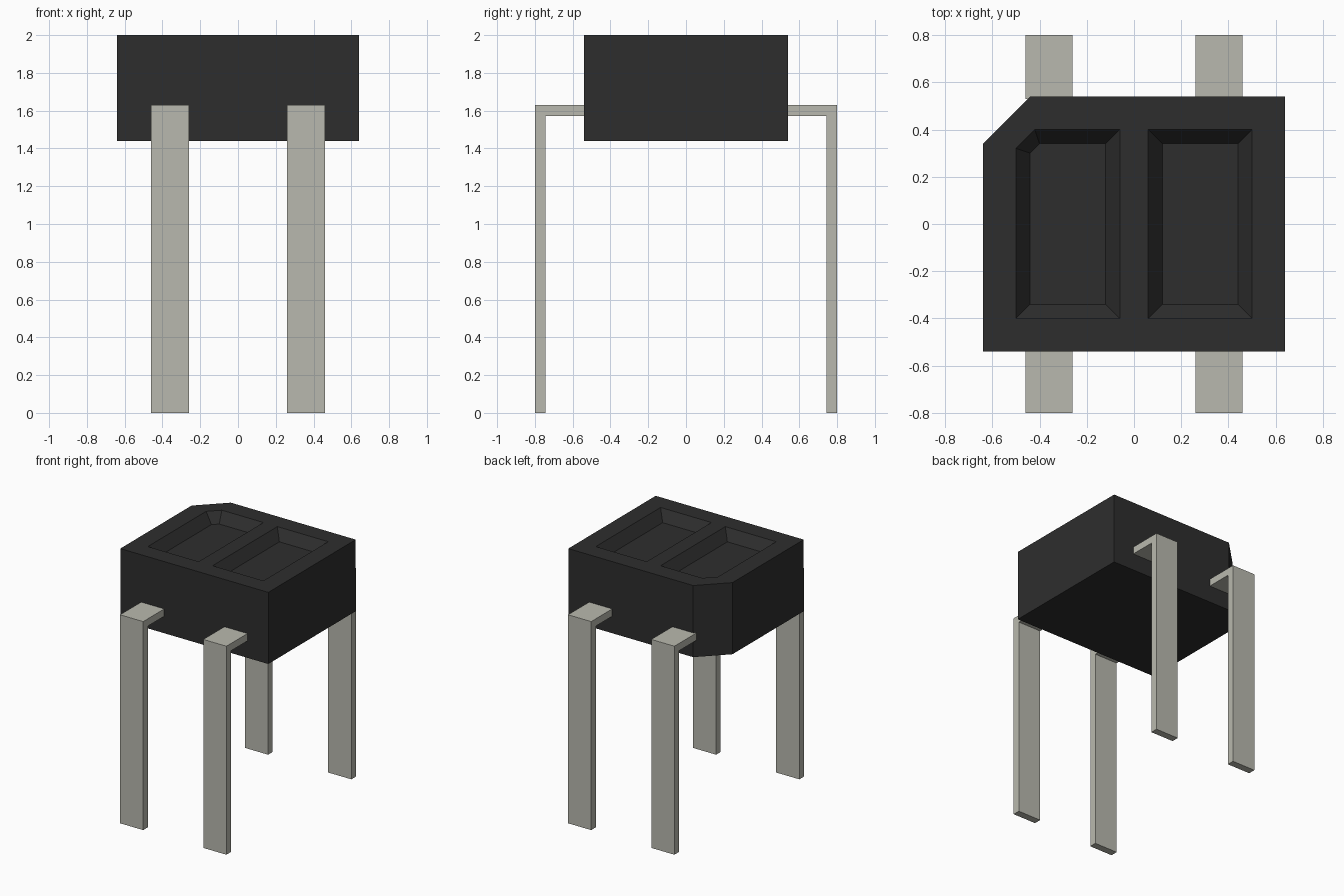
import bpy
import bmesh

cube = bpy.data.objects.get("Cube")
if cube:
    bpy.data.objects.remove(cube, do_unlink=True)


def make_material(name, rgb):
    mat = bpy.data.materials.new(name)
    mat.use_nodes = True
    mat.diffuse_color = (*rgb, 1)
    bsdf = mat.node_tree.nodes["Principled BSDF"]
    bsdf.inputs["Base Color"].default_value = (*rgb, 1)
    bsdf.inputs["Roughness"].default_value = 0.6
    return mat


def loft(name, loops, mat):
    """Closed solid between two matching loops of 3D points."""
    bm = bmesh.new()
    a, b = [[bm.verts.new(p) for p in loop] for loop in loops]
    bm.faces.new(a)
    bm.faces.new(b)
    for i in range(len(a)):
        j = (i + 1) % len(a)
        bm.faces.new((a[i], a[j], b[j], b[i]))
    bmesh.ops.recalc_face_normals(bm, faces=bm.faces)
    mesh = bpy.data.meshes.new(name)
    bm.to_mesh(mesh)
    bm.free()
    mesh.materials.append(mat)
    obj = bpy.data.objects.new(name, mesh)
    bpy.context.collection.objects.link(obj)
    return obj


def outline(x0, x1, y, cut, z):
    """Rectangle at height z; its back right corner is cut off if cut > 0."""
    pts = [(x0, -y, z), (x1, -y, z), (x1, y, z)]
    if cut:
        return pts + [(x0 + cut, y, z), (x0, y - cut, z)]
    return pts + [(x0, y, z)]


black = make_material("black plastic", (0.027, 0.027, 0.027))
metal = make_material("tinned metal", (0.485, 0.485, 0.425))

# Housing with one bevelled corner
TOP, BOTTOM, DEPTH, SLOPE = 2.0, 1.44, 0.08, 0.06
housing = loft("housing", [outline(-0.64, 0.64, 0.54, 0.2, z) for z in (BOTTOM, TOP)], black)


# Sloped window pockets, cut into the top
def pocket_loop(x0, x1, cut, t):
    inset = SLOPE * t
    corner = cut * (1 - 0.5 * t)
    return outline(x0 + inset, x1 - inset, 0.4 - inset, corner, TOP - DEPTH * t)


cutters = []
for name, x0, x1, cut in (("right_pocket_cutter", -0.5, -0.06, 0.08),
                          ("left_pocket_cutter", 0.06, 0.5, 0)):
    cutter = loft(name, [pocket_loop(x0, x1, cut, t) for t in (1, -0.4)], black)
    cutter.hide_render = True
    cutters.append(cutter)
    mod = housing.modifiers.new(name, "BOOLEAN")
    mod.operation = "DIFFERENCE"
    mod.solver = "EXACT"
    mod.object = cutter

bpy.context.view_layer.objects.active = housing
for mod in list(housing.modifiers):
    bpy.ops.object.modifier_apply(modifier=mod.name)
for cutter in cutters:
    bpy.data.objects.remove(cutter, do_unlink=True)

# Four bent leads: an L profile in y and z, extruded across x
LEAD = [(0.53, 1.63), (0.8, 1.63), (0.8, 0), (0.743, 0), (0.743, 1.573), (0.53, 1.573)]
for end, sy in (("front", -1), ("back", 1)):
    for side, sx in (("right", -1), ("left", 1)):
        loft(f"{end}_{side}_lead",
             [[(sx * 0.36 + w, sy * y, z) for y, z in LEAD] for w in (-0.1, 0.1)], metal)
